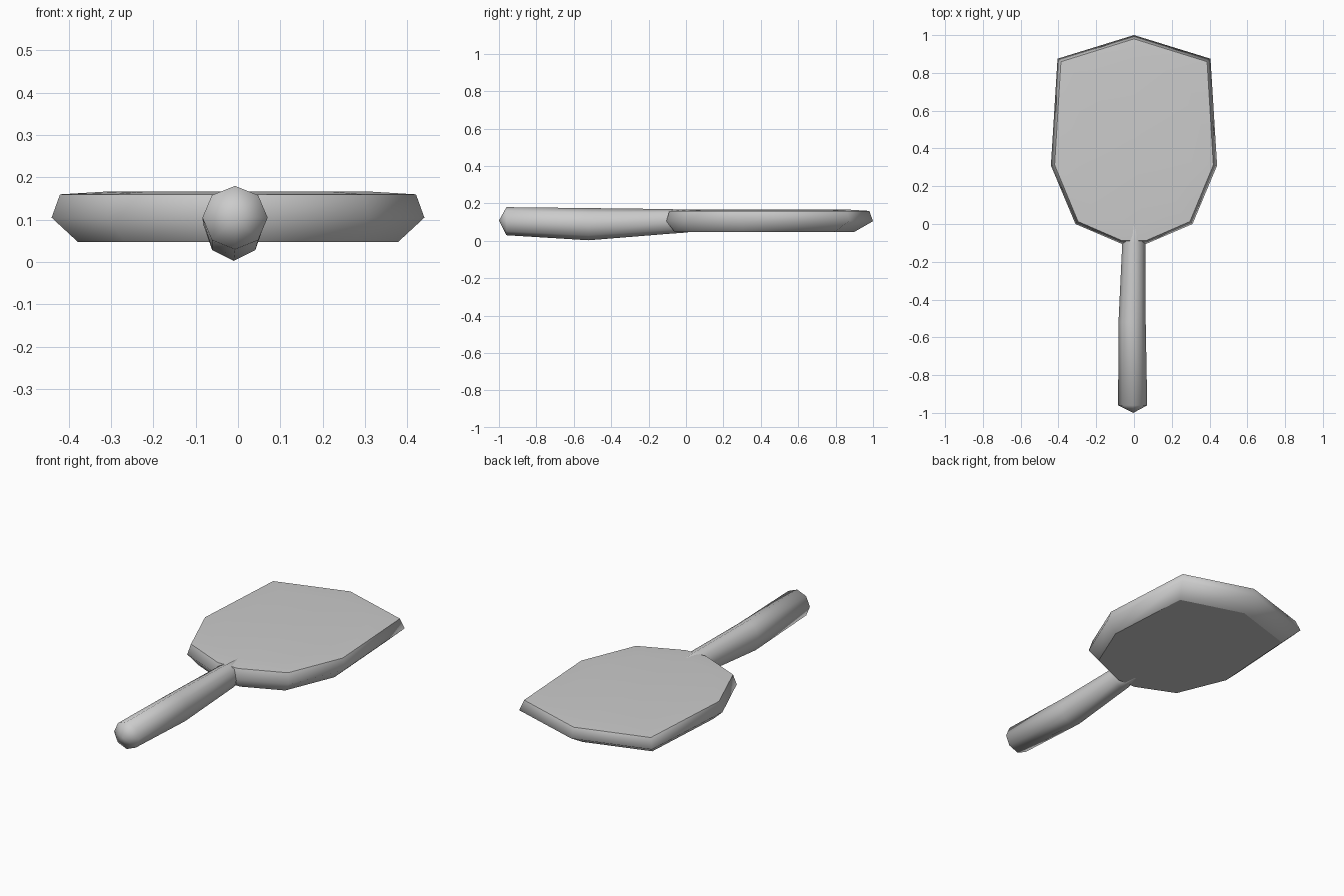
import bpy, bmesh, math

cube = bpy.data.objects.get("Cube")
if cube:
    bpy.data.objects.remove(cube)

# One plain grey for the whole model
grey = bpy.data.materials.new("plain grey")
grey.use_nodes = True
colour = (0.6, 0.6, 0.6, 1)
grey.diffuse_color = colour
grey.node_tree.nodes["Principled BSDF"].inputs["Base Color"].default_value = colour


def loft(name, rings, start_tip=None, end_tip=None, sharp_rings=()):
    """Skin a list of closed rings, closing each end with a face or a fan to a tip."""
    bm = bmesh.new()
    loops = [[bm.verts.new(p) for p in ring] for ring in rings]
    n = len(loops[0])
    for a, b in zip(loops, loops[1:]):
        for i in range(n):
            j = (i + 1) % n
            bm.faces.new((a[i], a[j], b[j], b[i]))
    for loop, tip in ((loops[0], start_tip), (loops[-1], end_tip)):
        if tip:
            v = bm.verts.new(tip)
            for i in range(n):
                bm.faces.new((loop[i], loop[(i + 1) % n], v))
        else:
            bm.faces.new(loop)
    bmesh.ops.recalc_face_normals(bm, faces=bm.faces)
    for f in bm.faces:
        f.smooth = True
    for k in sharp_rings:
        for i in range(n):
            bm.edges.get((loops[k][i], loops[k][(i + 1) % n])).smooth = False
    mesh = bpy.data.meshes.new(name)
    bm.to_mesh(mesh)
    bm.free()
    mesh.materials.append(grey)
    obj = bpy.data.objects.new(name, mesh)
    bpy.context.collection.objects.link(obj)
    return obj


# Head: mirrored outline, stacked as bevelled rings with a shallow dished face
half = [(0.065, -0.105), (0.31, 0.0), (0.44, 0.31), (0.405, 0.875)]
outline = half + [(0, 1.0)] + [(-x, y) for x, y in reversed(half)]


def head_ring(z, sx, sy, shift):
    return [(x * sx, y * sy + shift, z) for x, y in outline]


loft("paddle_head",
     [head_ring(0.048, 0.86, 0.87, 0.03),
      head_ring(0.105, 1, 1, 0),
      head_ring(0.16, 0.955, 0.967, 0.013),
      head_ring(0.167, 0.69, 0.78, 0.09)],
     end_tip=(0, 0.43, 0.16), sharp_rings=(0, 2))


# Handle: eight-sided tube with a bellied underside and a pointed butt
def handle_ring(y, cx, rx, top, bottom):
    mid, r = (top + bottom) / 2, (top - bottom) / 2
    return [(cx + rx * math.cos(i * math.pi / 4), y, mid + r * math.sin(i * math.pi / 4))
            for i in range(8)]


loft("handle",
     [handle_ring(-0.96, -0.007, 0.077, 0.18, 0.03),
      handle_ring(-0.52, -0.01, 0.072, 0.175, 0.003),
      handle_ring(-0.1, 0, 0.062, 0.17, 0.037),
      handle_ring(0.01, 0, 0.03, 0.166, 0.045)],
     start_tip=(-0.004, -1.0, 0.108), end_tip=(0, 0.1, 0.105))
